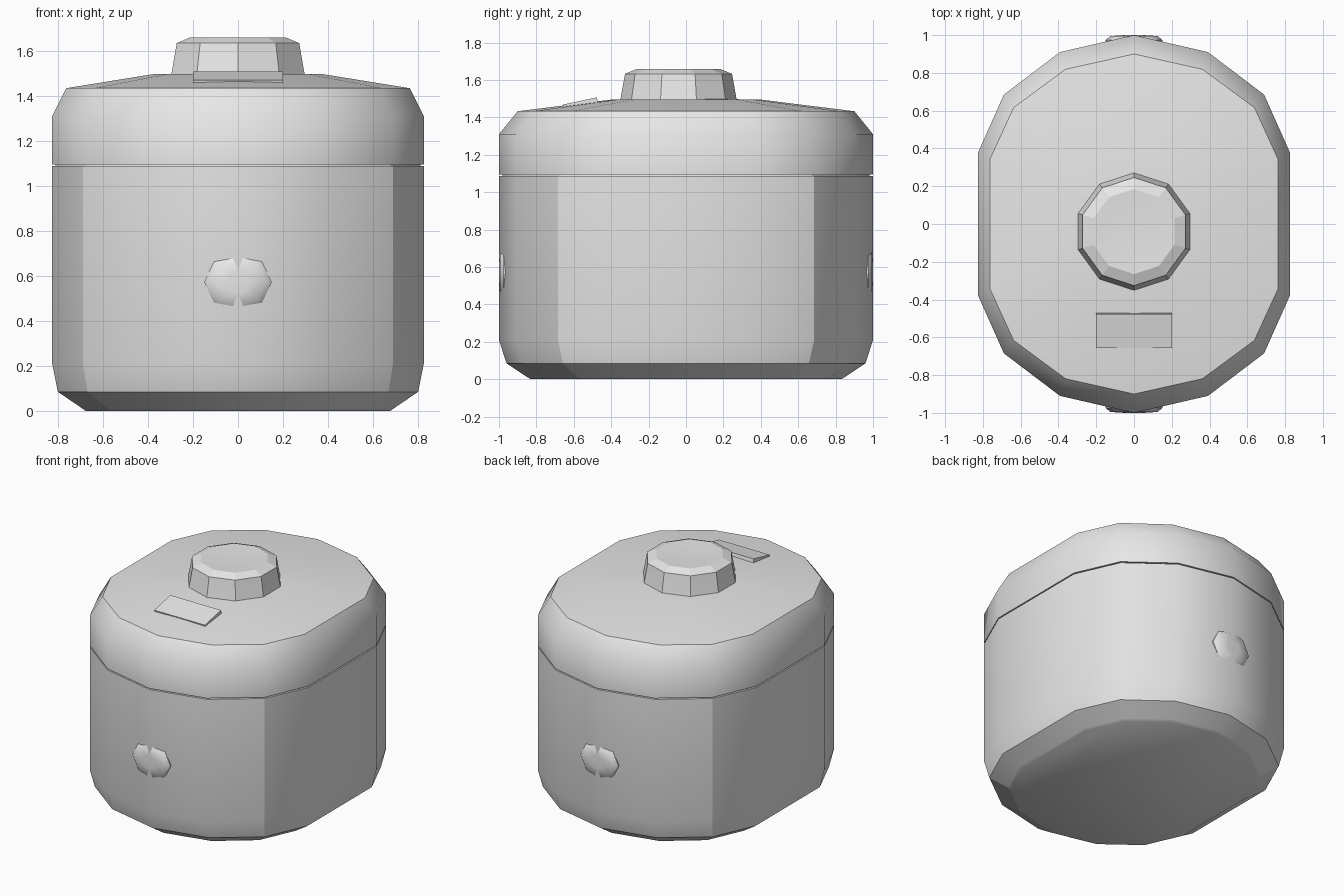
import bpy, bmesh, math
from mathutils import Matrix, Vector

if "Cube" in bpy.data.objects:
    bpy.data.objects.remove(bpy.data.objects["Cube"], do_unlink=True)

grey = bpy.data.materials.new("plain_grey")
grey.use_nodes = True
grey.diffuse_color = (0.8, 0.8, 0.8, 1)
grey.node_tree.nodes["Principled BSDF"].inputs["Base Color"].default_value = (0.8, 0.8, 0.8, 1)


def finish(name, bm):
    bmesh.ops.recalc_face_normals(bm, faces=bm.faces)
    for f in bm.faces:
        f.smooth = True
    mesh = bpy.data.meshes.new(name)
    bm.to_mesh(mesh)
    bm.free()
    mesh.materials.append(grey)
    obj = bpy.data.objects.new(name, mesh)
    bpy.context.collection.objects.link(obj)
    return obj


def loft(name, outline, rings, sharp_rings=(), sharp_cols=(), matrix=Matrix()):
    """Stack scaled copies of an outline; each ring is (x scale, y scale, z)."""
    bm = bmesh.new()
    n = len(outline)
    rows = [[bm.verts.new(matrix @ Vector((x * sx, y * sy, z))) for x, y in outline]
            for sx, sy, z in rings]
    for low, high in zip(rows, rows[1:]):
        for i in range(n):
            j = (i + 1) % n
            bm.faces.new((low[i], low[j], high[j], high[i]))
    bm.faces.new(rows[0])
    bm.faces.new(rows[-1])
    for r in sharp_rings:
        for i in range(n):
            bm.edges.get((rows[r][i], rows[r][(i + 1) % n])).smooth = False
    for c in sharp_cols:
        for low, high in zip(rows, rows[1:]):
            bm.edges.get((low[c], high[c])).smooth = False
    return finish(name, bm)


# Rounded fourteen-sided plan, one quarter mirrored
quarter = [(1, 0.38), (0.835, 0.685), (0.475, 0.91)]
half = quarter + [(0, 1)] + [(-x, y) for x, y in reversed(quarter)]
plan = half + [(x, -y) for x, y in reversed(half) if x or y != 1]
plan = half + [(-x, -y) for x, y in half]
corners = [i for i, (x, y) in enumerate(plan) if abs(abs(x) - 0.835) < 0.01]
W = 0.825

# Lower body with a sunken lip under the lid
loft("body", plan, [
    (W * 0.82, 0.83, 0.0), (W * 0.84, 0.85, 0.012), (W * 0.97, 0.96, 0.085),
    (W, 1, 0.21), (W, 1, 1.087), (W * 0.982, 0.982, 1.087), (W * 0.982, 0.982, 1.1)],
    sharp_rings=(1, 2, 4, 5), sharp_cols=corners)

# Lid with chamfered shoulder and gently sloping top
loft("lid", plan, [
    (W * 0.98, 0.98, 1.095), (W, 1, 1.095), (W, 1, 1.31),
    (W * 0.925, 0.9, 1.433), (W * 0.46, 0.4, 1.495), (W * 0.1, 0.1, 1.5)],
    sharp_rings=(0, 1, 3), sharp_cols=())

# Ten-sided vent cap on the lid
ten = [(math.sin(math.tau * i / 10), math.cos(math.tau * i / 10)) for i in range(10)]
loft("vent_cap", ten,
     [(r, r, z) for r, z in ((0.315, 1.48), (0.31, 1.5), (0.286, 1.633),
                             (0.225, 1.658), (0.1, 1.652))],
     sharp_rings=(2, 3), sharp_cols=range(10),
     matrix=Matrix.Translation((0, -0.04, 0)))

# Tilted control panel in front of the cap
square = [(-1, -1), (1, -1), (1, 1), (-1, 1)]
tilt = Matrix.Translation((0, -0.565, 1.478)) @ Matrix.Rotation(math.radians(12), 4, "X")
loft("control_panel", square, [(0.2, 0.092, -0.02), (0.2, 0.092, 0.01)],
     sharp_rings=(0, 1), sharp_cols=range(4), matrix=tilt)

# Faceted round studs on the front and back walls
eight = [(math.cos(math.tau * i / 8), math.sin(math.tau * i / 8)) for i in range(8)]
for name, side in (("front_stud", 1), ("back_stud", -1)):
    place = (Matrix.Rotation(0 if side == 1 else math.pi, 4, "Z")
             @ Matrix.Translation((0, 0, 0.572)) @ Matrix.Rotation(math.pi / 2, 4, "X"))
    loft(name, eight, [(0.15, 0.13, 0.93), (0.15, 0.13, 0.975), (0.125, 0.115, 0.995),
                       (0.05, 0.05, 1.0)],
         sharp_rings=(1,), matrix=place)
